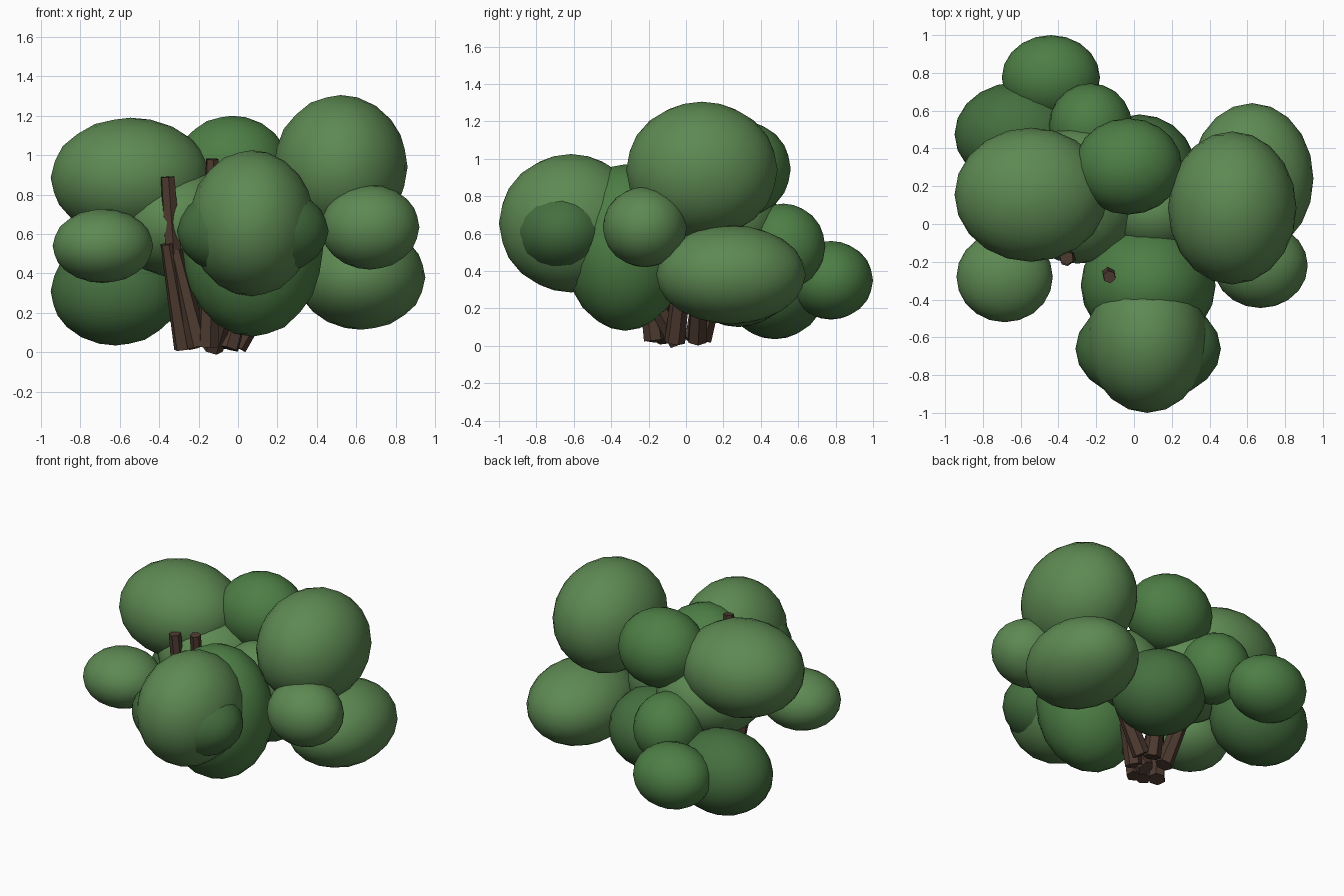
import bpy
from mathutils import Vector

if "Cube" in bpy.data.objects:
    bpy.data.objects.remove(bpy.data.objects["Cube"])


def material(name, color):
    m = bpy.data.materials.new(name)
    m.diffuse_color = (*color, 1)
    m.use_nodes = True
    m.node_tree.nodes["Principled BSDF"].inputs["Base Color"].default_value = m.diffuse_color
    return m


LIGHT = material("light_leaf", (0.11, 0.25, 0.085))
MID = material("mid_leaf", (0.075, 0.21, 0.06))
DARK = material("dark_leaf", (0.06, 0.16, 0.05))
BARK = material("bark", (0.075, 0.043, 0.03))


def foliage(name, center, radii, mat):
    bpy.ops.mesh.primitive_ico_sphere_add(subdivisions=3, radius=1, location=center)
    ob = bpy.context.object
    ob.name = name
    ob.scale = radii
    bpy.ops.object.transform_apply(location=False, rotation=False, scale=True)
    bpy.ops.object.shade_smooth()
    ob.data.materials.append(mat)


def stem(name, start, end, r1, r2):
    a, b = Vector(start), Vector(end)
    d = b - a
    bpy.ops.mesh.primitive_cone_add(vertices=6, radius1=r1, radius2=r2,
                                    depth=d.length, location=(a + b) / 2)
    ob = bpy.context.object
    ob.name = name
    ob.rotation_euler = d.to_track_quat('Z', 'Y').to_euler()
    ob.data.materials.append(BARK)


# Leaf clumps: name, centre, radii, shade
for clump in [
    ("upper_left_foliage", (-.545, .155, .885), (.405, .355, .305), LIGHT),
    ("upper_right_foliage", (.52, .085, .94), (.34, .405, .365), LIGHT),
    ("upper_back_foliage", (-.03, .305, .945), (.285, .255, .255), MID),
    ("front_foliage", (.07, -.615, .655), (.32, .385, .37), LIGHT),
    ("front_wide_foliage", (.075, -.66, .615), (.385, .275, .245), DARK),
    ("front_inner_foliage", (.075, -.325, .525), (.357, .33, .445), MID),
    ("lower_right_foliage", (.625, .24, .38), (.325, .40, .265), LIGHT),
    ("small_right_foliage", (.67, -.22, .635), (.25, .225, .215), LIGHT),
    ("small_left_foliage", (-.685, -.28, .54), (.255, .24, .188), LIGHT),
    ("lower_left_foliage", (-.62, .475, .31), (.33, .275, .275), DARK),
    ("back_tip_foliage", (-.44, .775, .35), (.26, .225, .21), MID),
    ("back_small_foliage", (-.23, .52, .53), (.22, .225, .23), MID),
    ("back_inner_foliage", (.03, .28, .37), (.30, .30, .27), DARK),
    ("left_inner_foliage", (-.30, .15, .66), (.34, .36, .28), LIGHT),
    ("center_foliage", (.11, .06, .60), (.25, .22, .26), LIGHT),
]:
    foliage(*clump)

# Bundle of leaning trunks, some with tips poking out of the leaves
for i, (base, tip) in enumerate([
    ((-.27, -.10, .02), (-.36, -.19, .55)),
    ((-.20, -.16, .03), (-.32, -.17, .52)),
    ((-.15, -.17, .03), (-.13, -.28, .98)),
    ((-.05, -.06, .02), (.18, .03, .80)),
    ((-.01, .06, .03), (.45, .10, .80)),
    ((-.08, .08, .03), (-.05, .30, .90)),
    ((-.20, .05, .03), (-.45, .15, .80)),
    ((-.13, -.04, .02), (.05, -.40, .60)),
]):
    stem(f"trunk_{i + 1}", base, tip, .056, .034)
stem("left_branch", (-.33, -.16, .50), (-.357, -.18, .89), .045, .038)
